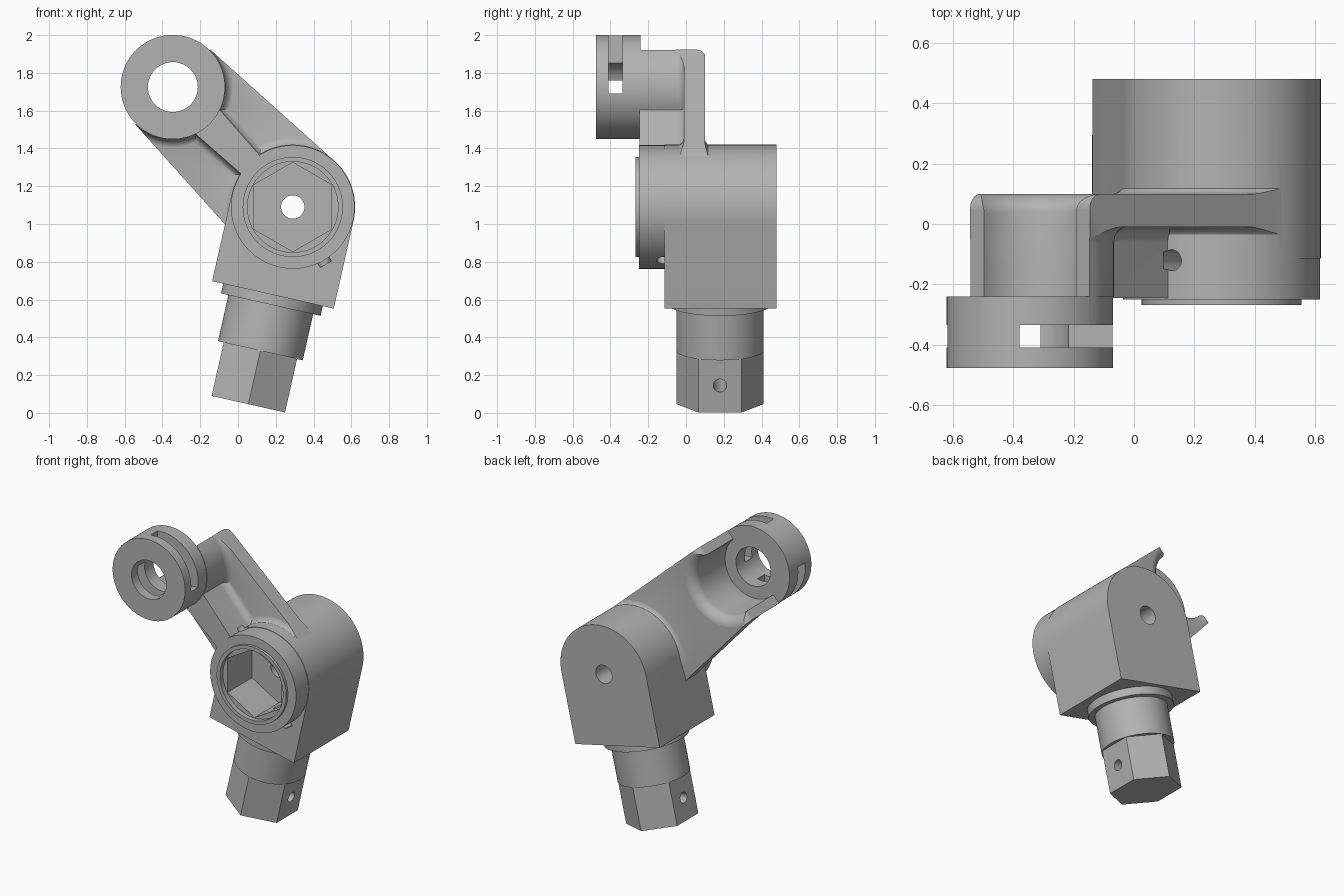
import bpy, bmesh
from math import sin, cos, pi, radians
from mathutils import Matrix, Vector

if "Cube" in bpy.data.objects:
    bpy.data.objects.remove(bpy.data.objects["Cube"])

metal = bpy.data.materials.new("grey_metal")
metal.use_nodes = True
metal.diffuse_color = (0.45, 0.45, 0.45, 1)
metal.node_tree.nodes["Principled BSDF"].inputs["Base Color"].default_value = metal.diffuse_color

HUB = Vector((0.29, 0, 1.09))
RING = Vector((-0.345, 0, 1.725))
REACH = (RING - HUB).length
ALONG_Y = Matrix.Rotation(-pi / 2, 4, 'X')
BODY = Matrix.Translation(HUB) @ Matrix.Rotation(radians(12.7), 4, 'Y')
SHAFT = BODY @ Matrix.Translation((0, 0.18, 0))
ARM = Matrix.Translation(HUB) @ Matrix.Rotation(radians(-45), 4, 'Y')
AT_HUB = Matrix.Translation(HUB) @ ALONG_Y
AT_RING = Matrix.Translation(RING) @ ALONG_Y


def finish(name, bm, matrix):
    bmesh.ops.recalc_face_normals(bm, faces=bm.faces)
    mesh = bpy.data.meshes.new(name)
    bm.to_mesh(mesh)
    bm.free()
    mesh.transform(matrix)
    mesh.materials.append(metal)
    ob = bpy.data.objects.new(name, mesh)
    bpy.context.collection.objects.link(ob)
    return ob


def loft(name, rings, matrix):
    """Solid through successive closed rings of points."""
    bm = bmesh.new()
    rows = [[bm.verts.new(p) for p in ring] for ring in rings]
    n = len(rows[0])
    for a, b in zip(rows, rows[1:]):
        for i in range(n):
            j = (i + 1) % n
            bm.faces.new((a[i], a[j], b[j], b[i]))
    bm.faces.new(rows[0])
    bm.faces.new(rows[-1])
    return finish(name, bm, matrix)


def lathe(name, profile, matrix, sides=96, start=0.0):
    """Solid of revolution about local z from (radius, height) pairs."""
    angles = [start + 2 * pi * i / sides for i in range(sides)]
    return loft(name, [[(r * cos(a), r * sin(a), h) for a in angles]
                       for r, h in profile], matrix)


def rod(name, r, h0, h1, matrix, sides=96, start=0.0):
    return lathe(name, [(r, h0), (r, h1)], matrix, sides, start)


def prism(name, outline, y0, y1, matrix=Matrix()):
    """Extrude an (x, z) outline along y."""
    return loft(name, [[(x, y, z) for x, z in outline] for y in (y0, y1)], matrix)


def box(name, x0, x1, y0, y1, z0, z1, matrix=Matrix()):
    return prism(name, [(x0, z0), (x1, z0), (x1, z1), (x0, z1)], y0, y1, matrix)


def combine(target, operation, *tools):
    for tool in tools:
        mod = target.modifiers.new("bool", 'BOOLEAN')
        mod.operation, mod.solver, mod.object = operation, 'EXACT', tool
        bpy.context.view_layer.objects.active = target
        bpy.ops.object.modifier_apply(modifier=mod.name)
        bpy.data.objects.remove(tool)


def quarter(steps):
    return [pi / 2 * i / steps for i in range(steps + 1)]


def flare(r, h, size, height):
    """Concave fillet from a wall of radius r out to a floor at h + height."""
    return [(r + size * (1 - cos(a)), h + height * sin(a)) for a in quarter(8)]


def smooth(ob):
    bpy.ops.object.select_all(action='DESELECT')
    ob.select_set(True)
    bpy.context.view_layer.objects.active = ob
    bpy.ops.object.shade_smooth_by_angle(angle=radians(28))


# Arm: plate, filleted hub root, half sleeve and rib, trimmed to a tapered outline
arm = box("arm", -0.5, 0.5, -0.01, 0.1, -0.1, 1.2, ARM)
back_fillet = [(r, 0.19 - h) for r, h in reversed(flare(0.322, 0.05, 0.05, 0.042))]
hub_root = lathe("hub_root", [(0.322, -0.2)] + flare(0.322, -0.06, 0.06, 0.052)
                 + back_fillet, AT_HUB)
sleeve = lathe("sleeve", [(0.279, -0.242)] + flare(0.279, -0.06, 0.05, 0.052)
               + [(0.329, 0.05)], AT_RING)


def rib_section(half_width, w):
    side = [(half_width, -0.245)] + flare(half_width, -0.06, 0.05, 0.052)
    side.append((half_width + 0.05, 0.05))
    return [(x, y, w) for x, y in side] + [(-x, y, w) for x, y in reversed(side)]


rib = loft("rib", [rib_section(0.055, 0.1), rib_section(0.115, REACH + 0.1)], ARM)
combine(arm, 'UNION', hub_root, sleeve, rib)
combine(arm, 'INTERSECT', prism("trim", [(-0.329, 0), (0.329, 0), (0.2805, REACH),
                                         (-0.2805, REACH)], -0.3, 0.3, ARM))

# Recess in the back of the sleeve, with a rounded mouth and rounded tips
mouth = flare(0.215, 0.035, 0.075, 0.066)
tip = [(0.05 + 0.05 * sin(a), REACH - 0.05 + 0.05 * cos(a)) for a in quarter(8)]
tip += [(0.15, REACH - 0.05), (0.15, REACH + 0.05), (0.05, REACH + 0.05)]
combine(arm, 'DIFFERENCE',
        lathe("recess", [(0.215, -0.241)] + mouth + [(0.29, 0.2)], AT_RING),
        loft("tip_round", [[(x, y, w) for y, w in tip] for x in (-0.4, 0.4)], ARM))

# Knuckle: arched block, round front boss with lip, joined by the arm to the ring
arch = [(0.33 * cos(pi * i / 64), 0.33 * sin(pi * i / 64)) for i in range(65)]
knuckle = prism("knuckle", arch + [(-0.33, -0.477), (0.33, -0.477)], -0.115, 0.48, BODY)
combine(knuckle, 'UNION',
        rod("boss", 0.327, -0.25, 0.05, AT_HUB, 128),
        rod("lip", 0.265, -0.268, -0.2, AT_HUB),
        arm,
        rod("ring", 0.276, -0.477, -0.24, AT_RING))

# Ring bore and its two opposite quarter slots
cx, cz = RING.x, RING.z
combine(knuckle, 'DIFFERENCE',
        rod("bore", 0.132, -0.6, -0.2, AT_RING, 64),
        box("upper_slot", cx - 0.035, cx + 0.4, -0.41, -0.335, cz - 0.035, cz + 0.4),
        box("lower_slot", cx - 0.4, cx + 0.035, -0.41, -0.335, cz - 0.4, cz + 0.035))

# Hexagonal socket, back hole and cross pin hole
pin = Matrix.Translation(HUB + Vector((0, -0.12, 0))) @ Matrix.Rotation(radians(-30), 4, 'Y')
combine(knuckle, 'DIFFERENCE',
        rod("counterbore", 0.24, -0.4, -0.235, AT_HUB),
        rod("socket", 0.236, -0.3, 0.03, AT_HUB, 6, pi / 2),
        rod("back_hole", 0.062, -0.1, 0.6, AT_HUB, 32),
        rod("pin_hole", 0.035, -0.35, 0.35, pin, 24))
smooth(knuckle)

# Round neck with collar
neck = lathe("shaft_neck", [(0.27, -0.47), (0.27, -0.53), (0.23, -0.53), (0.23, -0.78)], SHAFT)
smooth(neck)

# Hexagonal drive end with a cross hole
drive = rod("hex_drive", 0.23, -0.775, -1.07, SHAFT, 6, pi / 2)
cross = SHAFT @ Matrix.Translation((0, 0, -0.924)) @ Matrix.Rotation(pi / 2, 4, 'Y')
combine(drive, 'DIFFERENCE', rod("cross_hole", 0.035, -0.4, 0.4, cross, 24))
smooth(drive)
